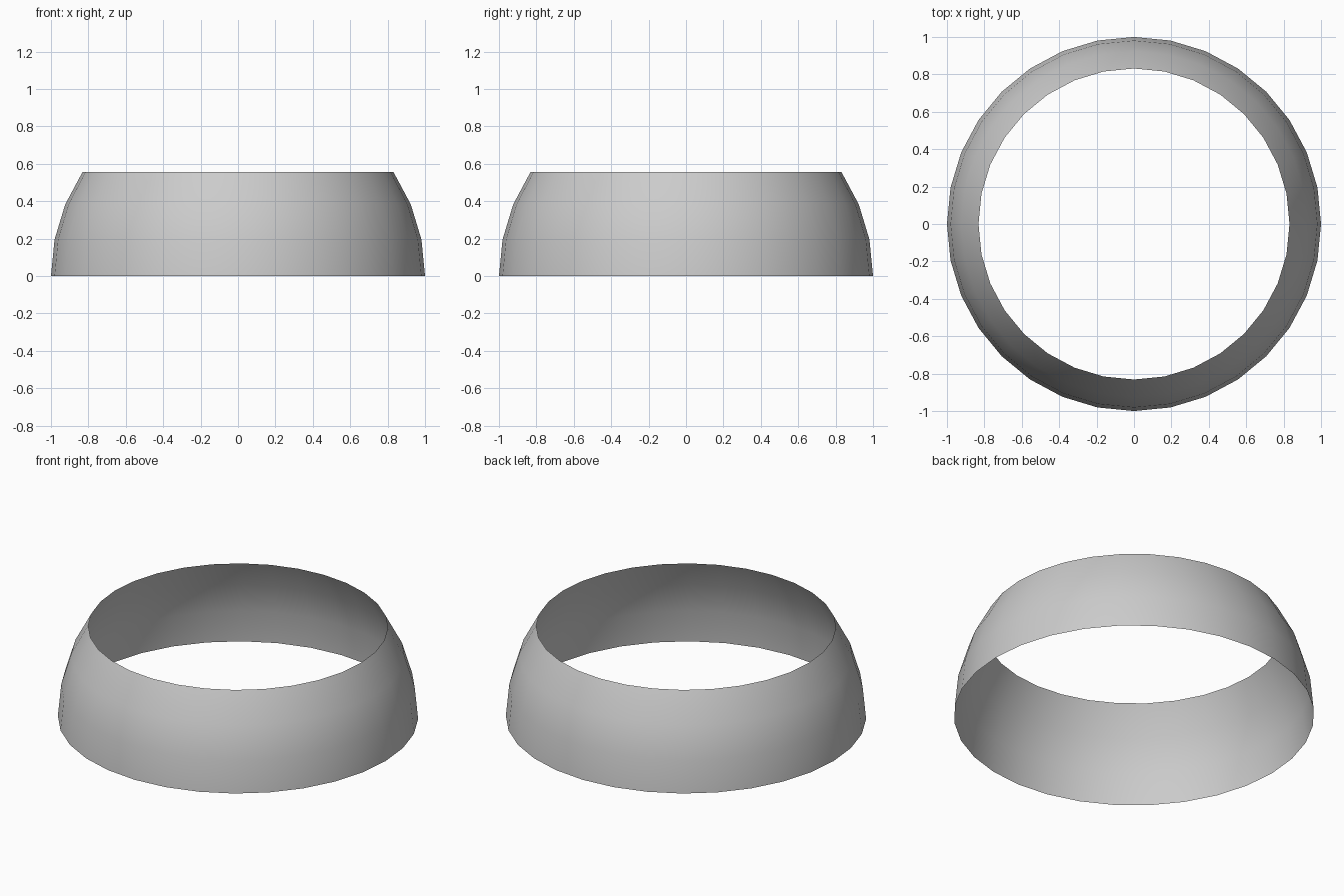
import bpy, bmesh

if "Cube" in bpy.data.objects:
    bpy.data.objects.remove(bpy.data.objects["Cube"])

# Open band: the lowest three rings above the equator of a 32 x 16 sphere
bm = bmesh.new()
bmesh.ops.create_uvsphere(bm, u_segments=32, v_segments=16, radius=1.0)
outside = [v for v in bm.verts if v.co.z < -0.01 or v.co.z > 0.6]
bmesh.ops.delete(bm, geom=outside, context='VERTS')

# Smooth shading on the single-walled shell
for f in bm.faces:
    f.smooth = True

mesh = bpy.data.meshes.new("open_ring_band")
bm.to_mesh(mesh)
bm.free()
band = bpy.data.objects.new("open_ring_band", mesh)
bpy.context.collection.objects.link(band)
